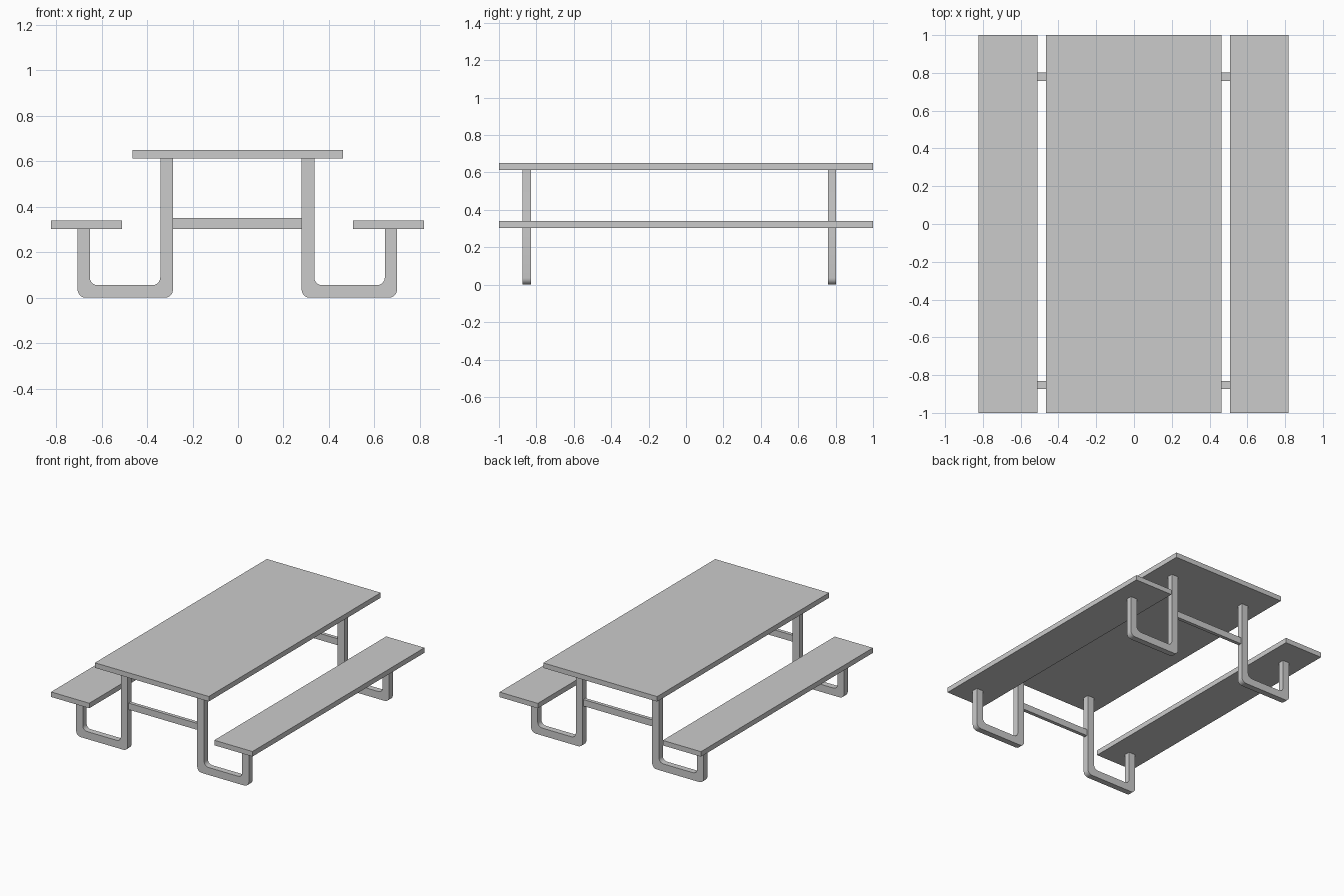
import bpy, bmesh, math
from mathutils import Vector

if "Cube" in bpy.data.objects:
    bpy.data.objects.remove(bpy.data.objects["Cube"])

AXIS = -0.003          # the frames mirror about this x
LEG_Y = (-0.852, 0.78)  # centres of the two end frames
DEPTH = 0.044


def add_object(name, bm):
    bmesh.ops.recalc_face_normals(bm, faces=bm.faces)
    mesh = bpy.data.meshes.new(name)
    bm.to_mesh(mesh)
    bm.free()
    obj = bpy.data.objects.new(name, mesh)
    bpy.context.collection.objects.link(obj)
    return obj


def box(name, x, y, z):
    bm = bmesh.new()
    bmesh.ops.create_cube(bm, size=1)
    for v in bm.verts:
        v.co = [a + (c + 0.5) * (b - a) for c, (a, b) in zip(v.co, (x, y, z))]
    return add_object(name, bm)


def rounded(corners, steps=5):
    """Replace each (x, z, radius) right-angle corner with an arc."""
    out = []
    for i, (x, z, r) in enumerate(corners):
        p = Vector((x, z))
        if r == 0:
            out.append(p)
            continue
        a = (Vector(corners[i - 1][:2]) - p).normalized()
        b = (Vector(corners[(i + 1) % len(corners)][:2]) - p).normalized()
        for k in range(steps + 1):
            t = math.pi / 2 * k / steps
            out.append(p + r * (a * (1 - math.sin(t)) + b * (1 - math.cos(t))))
    return out


# J-shaped leg profile: distance from the mirror axis, height, corner radius
LEG = [(0.703, 0.303, 0), (0.703, 0, 0.036), (0.283, 0, 0.036), (0.283, 0.613, 0),
       (0.339, 0.613, 0), (0.339, 0.055, 0.034), (0.645 + 0.004, 0.055, 0.034),
       (0.649, 0.303, 0)]


def leg(name, side, y):
    bm = bmesh.new()
    verts = [bm.verts.new((AXIS + side * p.x, y - DEPTH / 2, p.y)) for p in rounded(LEG)]
    face = bm.faces.new(verts)
    new = bmesh.ops.extrude_face_region(bm, geom=[face])["geom"]
    bmesh.ops.translate(bm, vec=(0, DEPTH, 0),
                        verts=[g for g in new if isinstance(g, bmesh.types.BMVert)])
    obj = add_object(name, bm)
    bpy.ops.object.select_all(action='DESELECT')
    obj.select_set(True)
    bpy.context.view_layer.objects.active = obj
    bpy.ops.object.shade_smooth_by_angle(angle=math.radians(30))


# Table top and benches
box("table_top", (-0.465, 0.462), (-1, 1), (0.613, 0.65))
box("left_bench", (-0.822, -0.511), (-1, 1), (0.303, 0.34))
box("right_bench", (0.507, 0.818), (-1, 1), (0.303, 0.34))

# Legs and the crossbar at each end
for end, y in zip(("front", "back"), LEG_Y):
    for side_name, side in (("left", -1), ("right", 1)):
        leg(f"{end}_{side_name}_leg", side, y)
    box(f"{end}_crossbar", (AXIS - 0.285, AXIS + 0.285), (y - 0.013, y + 0.013), (0.302, 0.35))
